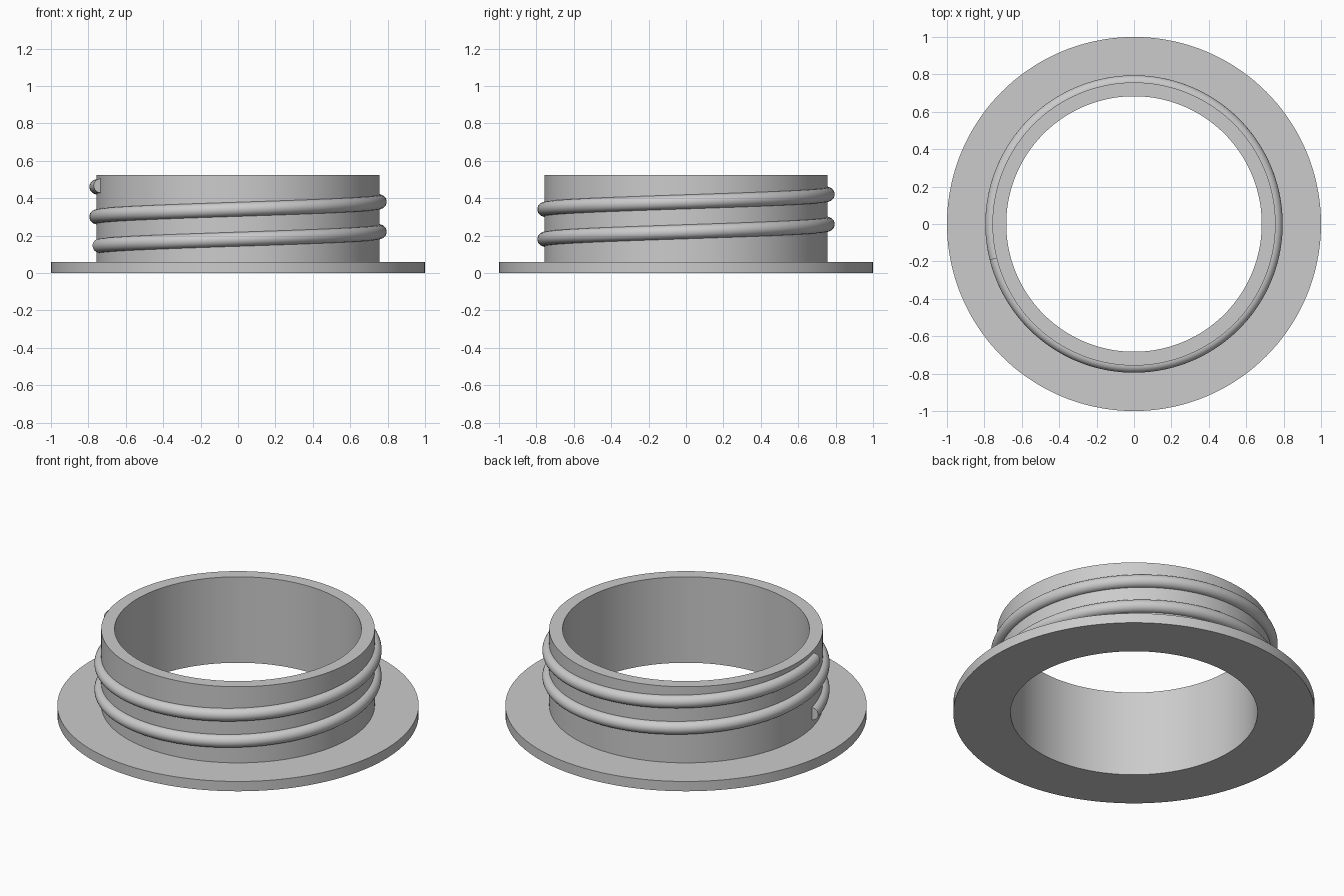
import bpy, bmesh
from math import pi, sin, cos, radians

cube = bpy.data.objects.get("Cube")
if cube:
    bpy.data.objects.remove(cube, do_unlink=True)

# Single plain grey
grey = bpy.data.materials.new("plain_grey")
grey.use_nodes = True
colour = (0.6, 0.6, 0.6, 1)
grey.diffuse_color = colour
grey.node_tree.nodes["Principled BSDF"].inputs["Base Color"].default_value = colour

INNER, WALL, FLANGE = 0.683, 0.757, 1.0
FLANGE_TOP, HEIGHT = 0.06, 0.525
SEGMENTS = 144


def sweep(name, rings, closed):
    """Skin a list of cross-section rings, closing the loop or capping the ends."""
    bm = bmesh.new()
    loops = [[bm.verts.new(p) for p in ring] for ring in rings]
    pairs = list(zip(loops, loops[1:]))
    if closed:
        pairs.append((loops[-1], loops[0]))
    for a, b in pairs:
        for i in range(len(a)):
            j = (i + 1) % len(a)
            bm.faces.new((a[i], a[j], b[j], b[i]))
    if not closed:
        bm.faces.new(loops[0])
        bm.faces.new(loops[-1])
    bmesh.ops.recalc_face_normals(bm, faces=bm.faces)
    mesh = bpy.data.meshes.new(name)
    bm.to_mesh(mesh)
    bm.free()
    mesh.materials.append(grey)
    obj = bpy.data.objects.new(name, mesh)
    bpy.context.collection.objects.link(obj)
    bpy.ops.object.select_all(action='DESELECT')
    obj.select_set(True)
    bpy.context.view_layer.objects.active = obj
    bpy.ops.object.shade_smooth_by_angle(angle=radians(35))
    return obj


def place(profile, angle, rise=0):
    """Put an (r, z) profile at an angle around the axis."""
    return [(r * cos(angle), r * sin(angle), z + rise) for r, z in profile]


# Flanged neck: L-shaped section turned around the axis
section = [(INNER, 0), (FLANGE, 0), (FLANGE, FLANGE_TOP),
           (WALL, FLANGE_TOP), (WALL, HEIGHT), (INNER, HEIGHT)]
sweep("flanged_neck",
      [place(section, 2 * pi * i / SEGMENTS) for i in range(SEGMENTS)], True)

# Screw thread: half-round bead climbing the wall for two turns
BEAD, PITCH, START_Z = 0.038, 0.16, 0.146
start, end = radians(192), radians(194 + 720)
bead = [(WALL - 0.01, -BEAD)]
bead += [(WALL + BEAD * cos(a), BEAD * sin(a))
         for a in (pi * (k / 12 - 0.5) for k in range(13))]
bead += [(WALL - 0.01, BEAD)]
steps = SEGMENTS * 2
rings = []
for i in range(steps + 1):
    turn = (end - start) * i / steps
    rings.append(place(bead, start + turn, START_Z + PITCH * turn / (2 * pi)))
sweep("screw_thread", rings, False)
